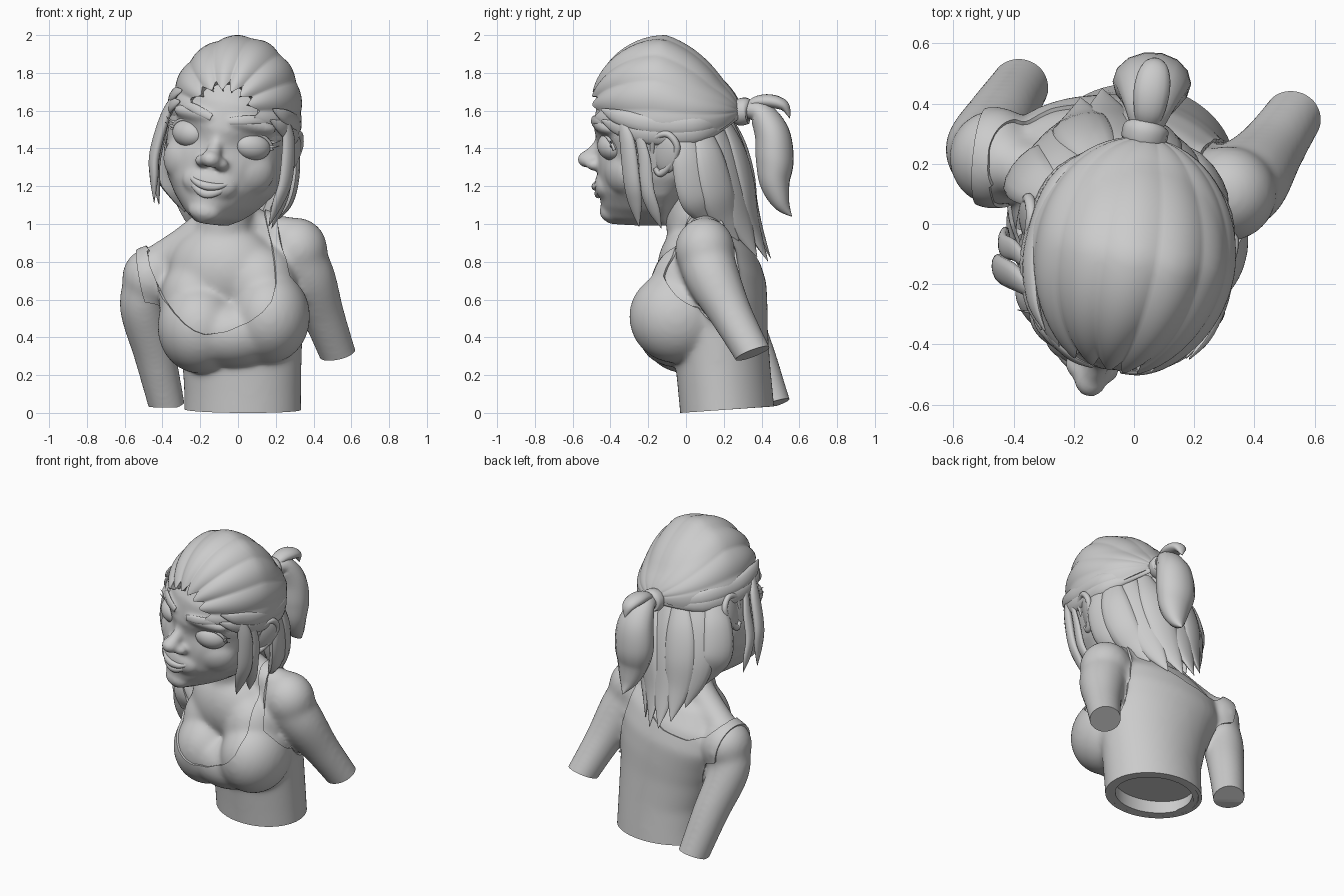
import bpy, bmesh
from math import sin, cos, pi, radians, exp, hypot
from mathutils import Vector as V, Matrix
from mathutils.geometry import intersect_point_line

if "Cube" in bpy.data.objects:
    bpy.data.objects.remove(bpy.data.objects["Cube"])

def finish(name, bm, angle=50):
    bmesh.ops.recalc_face_normals(bm, faces=bm.faces)
    me = bpy.data.meshes.new(name)
    bm.to_mesh(me); bm.free()
    me.shade_smooth()
    me.set_sharp_from_angle(angle=radians(angle))
    o = bpy.data.objects.new(name, me)
    bpy.context.collection.objects.link(o)
    return o

def skin(name, rings, closed=True):
    bm = bmesh.new()
    vs = [[bm.verts.new(p) for p in r] for r in rings]
    n = len(rings[0])
    for a, b in zip(vs, vs[1:]):
        for i in range(n if closed else n - 1):
            j = (i + 1) % n
            bm.faces.new((a[i], a[j], b[j], b[i]))
    if closed:
        bm.faces.new(vs[0]); bm.faces.new(vs[-1][::-1])
    return finish(name, bm)

def tube(name, pts, flat=1, centre=(0, 0, 0), sub=6, seg=14):
    """Smooth tapered strand through (x, y, z, radius), flattened towards centre."""
    p, path = [V(q) for q in pts], []
    for i in range(len(p) - 1):
        a, b, c, d = p[max(i - 1, 0)], p[i], p[i + 1], p[min(i + 2, len(p) - 1)]
        for t in [k / sub for k in range(sub)]:
            path.append(.5 * (2 * b + (c - a) * t + (2 * a - 5 * b + 4 * c - d) * t * t + (3 * b - a - 3 * c + d) * t ** 3))
    path.append(p[-1])
    rings = []
    for i, q in enumerate(path):
        t = (path[min(i + 1, len(path) - 1)] - path[max(i - 1, 0)]).to_3d().normalized()
        side = t.cross(q.to_3d() - V(centre)).normalized()
        out, r = side.cross(t), max(q[3], .002)
        rings.append([q.to_3d() + side * r * cos(2 * pi * k / seg) + out * r * flat * sin(2 * pi * k / seg) for k in range(seg)])
    return skin(name, rings)

def ball(name, c, r, rz=0, rx=0):
    bm = bmesh.new()
    m = Matrix.Translation(c) @ Matrix.Rotation(rz, 4, 'Z') @ Matrix.Rotation(rx, 4, 'X') @ Matrix.Diagonal((*r, 1))
    bmesh.ops.create_uvsphere(bm, u_segments=28, v_segments=18, radius=1, matrix=m)
    return finish(name, bm)

def bake(o):
    me = bpy.data.meshes.new_from_object(o.evaluated_get(bpy.context.evaluated_depsgraph_get()))
    o.modifiers.clear()
    o.data = me
    me.shade_smooth()
    me.set_sharp_from_angle(angle=radians(50))
    return o

def fuse(name, parts, voxel, smooth):
    """Blend overlapping parts into one sculpted skin."""
    bm = bmesh.new()
    for p in parts:
        bm.from_mesh(p.data)
        bpy.data.objects.remove(p)
    o = finish(name, bm)
    m = o.modifiers.new("remesh", 'REMESH'); m.mode = 'VOXEL'; m.voxel_size = voxel
    m = o.modifiers.new("smooth", 'SMOOTH'); m.iterations = smooth; m.factor = .5
    return bake(o)

# ---------------- head, built straight and posed afterwards ----------------
def head_ring(z, rx, f, b, n=40):
    cs = [(cos(2 * pi * k / n), sin(2 * pi * k / n)) for k in range(n)]
    return [(rx * c, s * (b if s > 0 else -f), z) for c, s in cs]
rows = [(.43, .12, -.14, .03), (.38, .19, -.22, .1), (.28, .27, -.3, .2), (.15, .325, -.37, .31),
        (0, .337, -.392, .34), (-.08, .334, -.375, .32), (-.2, .322, -.375, .26), (-.3, .288, -.378, .14),
        (-.39, .225, -.372, .06), (-.46, .155, -.367, .0), (-.506, .08, -.34, -.0)]
parts = [skin("skull", [head_ring(*r) for r in rows]),
         tube("nose_bridge", [(0, -.34, .03, .035), (0, -.364, -.07, .034), (0, -.41, -.14, .045), (0, -.435, -.162, .04)]),
         ball("nose_tip", (0, -.435, -.16), (.055, .055, .046)), ball("chin", (0, -.315, -.44), (.09, .065, .06)),
         ball("muzzle", (0, -.325, -.29), (.15, .072, .09))]
for s in (-1, 1):
    parts += [ball("nostril", (s * .052, -.39, -.178), (.04, .046, .034)),
              ball("cheek", (s * .165, -.22, -.19), (.15, .09, .13), s * .5),
              ball("brow_ridge", (s * .16, -.315, .055), (.14, .05, .045), s * .5)]
face = fuse("head", parts, .011, 16)
for v in face.data.vertices:                       # eye sockets
    if v.co.y < 0:
        v.co.y += .03 * exp(-((abs(v.co.x) - .17) / .1) ** 2 - ((v.co.z + .055) / .075) ** 2)

for s in (-1, 1):
    # eyes, lids, lashes and brows
    ball("eye", (s * .175, -.27, -.055), (.1, .07, .074), s * .55)
    arc = [(s * (.174 + .1 * cos(t)), -.29 + .056 * cos(t) - .022 * sin(t), -.055 + .073 * sin(t))
           for t in [pi * k / 8 for k in range(9)]]
    tube("eyelid", [(*q, .009) for q in arc], 1, (s * .17, 0, -.05), 3, 8)
    for z in (0, .025):
        tube("eyelash", [(s * .255, -.25, -.04 + z, .009), (s * .285, -.25, -.035 + z, .006),
                         (s * .315, -.25, -.025 + z * 1.2, .002)], .5)
    tube("eyebrow", [(s * .05, -.385, .055, .018), (s * .12, -.373, .075, .024), (s * .2, -.328, .088, .02),
                     (s * .285, -.235, .06, .004)], .4)
    # ears
    ball("ear", (s * .328, .055, -.062), (.028, .08, .108), s * -.3, -.2)
    tube("ear_rim", [(s * .325, -.02, -.06, .012), (s * .335, -.005, .02, .017), (s * .346, .07, .045, .018),
                     (s * .352, .12, -.02, .018), (s * .343, .085, -.11, .016), (s * .325, .02, -.17, .02), (s * .325, -.01, -.14, .012)])
    # strands in front of the ear
    tube("front_lock", [(s * .30, -.19, .13, .02), (s * .34, -.15, 0, .046), (s * .36, -.13, -.2, .05),
                        (s * .34, -.12, -.33, .04), (s * .315, -.11, -.46, .002)], .55)
    tube("side_lock", [(s * .33, -.1, .08, .02), (s * .35, -.06, -.08, .034), (s * .355, -.05, -.25, .04),
                       (s * .335, -.02, -.37, .034), (s * .31, .01, -.47, .002)], .5)
    # swept strands along the edge of the cap
    for dz in (0, .06):
        tube("temple_strand", [(s * .25, -.3, .1 + dz, .006), (s * .305, -.2, .07 + dz, .04), (s * .333, -.02, .035 + dz, .05),
                               (s * .272, .23, .03 + dz * .8, .045), (s * .03, .395, .08, .015)], .45, (0, 0, .05))

# lips
tube("upper_lip", [(-.128, -.345, -.255, .004), (-.07, -.385, -.292, .015), (-.02, -.398, -.304, .021), (.02, -.398, -.304, .021),
                   (.07, -.385, -.292, .015), (.128, -.345, -.255, .004)], .8, (0, 0, -.3))
tube("lower_lip", [(-.12, -.345, -.265, .004), (-.065, -.376, -.322, .017), (0, -.386, -.348, .022),
                   (.065, -.376, -.322, .017), (.12, -.345, -.265, .004)], .7, (0, 0, -.3))

# fluted cap of hair combed back to the tie
rings = []
for i in range(29):
    row = []
    for u in [j / 112 for j in range(113)]:
        th = (u - .5) * radians(212)
        lobe = abs(sin(8 * pi * u + .5 * sin(7 * u)))
        ph = .1 + (radians(156 - 18 * (2 * u - 1) ** 2 + 8 * lobe) - .1) * i / 28
        f = 1 + (.012 + .05 * (i / 28) ** 2) * sin(ph) ** .5 * (lobe - .6) + .012 * (i / 28) ** 4
        y, h = .395 * f * cos(ph), .4 * f * sin(ph) * cos(th)
        h -= .32 * max(0, y) * min(1, max(0, h / .25))           # lower crown at the back
        row.append((.346 * f * sin(ph) * sin(th), y, .1 + h))
    rings.append(row)
cap = skin("hair_cap", rings, False)
m = cap.modifiers.new("thick", 'SOLIDIFY'); m.thickness = .035
p = cap.data.polygons[1500]
m.offset = -1 if p.normal.dot(p.center - V((0, 0, .1))) > 0 else 1
bake(cap)

# loose hair hanging down the back
for i in range(8):
    a = radians(24 + 132 * i / 7)
    c, s, r = cos(a), sin(a), .016 * (i % 2)
    tube("back_lock", [(.30 * c, .02 + .30 * s, .06, .05), ((.345 + r) * c, .04 + (.325 + r) * s, -.1, .09),
                       ((.345 + r) * c, .07 + (.335 + r) * s, -.28, .1), (.30 * c, .1 + .35 * s, -.3 - .2 * s, .075),
                       (.24 * c, .12 + .41 * s, -.34 - .37 * s, .002)], .42, (0, .02, -.2))

# pose the head: turned and tilted
pose = Matrix.Translation((-.03, -.1, 1.5)) @ Matrix.Rotation(radians(-11), 4, 'Z') @ Matrix.Rotation(radians(11.5), 4, 'Y')
for o in list(bpy.data.objects):
    o.data.transform(pose)

# ---------------- ponytail ----------------
tube("hair_tie", [(.03, .265, 1.59, .055), (.033, .28, 1.59, .075), (.04, .32, 1.6, .075), (.043, .335, 1.6, .055)], .95, (0, .3, 1))
tube("ponytail", [(.04, .31, 1.6, .05), (.05, .39, 1.59, .085), (.06, .455, 1.48, .12), (.06, .47, 1.34, .13),
                  (.07, .47, 1.22, .105), (.08, .505, 1.11, .06), (.085, .56, 1.04, .002)], .78, (.05, .2, 1.35))
tube("ponytail_tuft", [(.04, .31, 1.6, .03), (.05, .37, 1.645, .05), (.06, .45, 1.65, .06), (.07, .52, 1.625, .045),
                       (.075, .55, 1.56, .003)], .6, (.05, .42, 1.5))

# ---------------- body ----------------
def body_ring(z, cx, cy, rx, ry, a, n=40):
    ring = []
    for k in range(n):
        w = Matrix.Rotation(radians(-12), 2) @ V((rx * cos(2 * pi * k / n), ry * sin(2 * pi * k / n)))
        ring.append((cx + w.x, cy + w.y, z + a * w.x))
    return ring
torso = [(-.12, .025, .23, .3, .235, 0), (.1, .025, .21, .3, .235, 0), (.25, .022, .195, .305, .235, .03), (.45, 0, .18, .335, .235, .08),
         (.58, -.02, .172, .365, .24, .12), (.7, -.05, .17, .39, .235, .15), (.82, -.07, .16, .37, .205, .17), (.94, -.09, .13, .25, .15, .17)]
arms = [[(.29, .09, .87, .15), (.37, .14, .72, .147), (.45, .24, .52, .116), (.525, .35, .32, .1), (.58, .43, .17, .095)],
        [(-.45, .21, .73, .135), (-.5, .25, .57, .13), (-.44, .36, .31, .114), (-.38, .455, .05, .1), (-.34, .52, -.13, .095)]]
parts = [skin("torso", [body_ring(*r) for r in torso]),
         ball("breast_left", (.165, -.05, .51), (.205, .24, .235)), ball("breast_right", (-.205, .0, .455), (.21, .235, .235)),
         ball("breast_bridge", (-.02, -.06, .42), (.24, .18, .165)),
         ball("upper_breast_left", (.12, .0, .67), (.19, .19, .22)), ball("upper_breast_right", (-.22, .05, .61), (.19, .18, .21)),
         ball("upper_chest", (-.08, .05, .76), (.29, .2, .25), -.2),
         ball("shoulder_left", (.31, .1, .865), (.165, .16, .17)), ball("shoulder_right", (-.465, .22, .715), (.15, .16, .16)),
         tube("neck", [(-.05, .0, 1.25, .145), (-.06, .02, 1.06, .14), (-.09, .1, .85, .19)]),
         tube("trapezius_left", [(-.02, .08, 1.06, .1), (.12, .1, .97, .1), (.3, .1, .935, .1)]),
         tube("trapezius_right", [(-.1, .09, 1.04, .1), (-.25, .14, .91, .1), (-.43, .2, .79, .1)])]
body = fuse("body", parts + [tube("arm", a) for a in arms], .0135, 34)

# tank top: an offset shell trimmed by the neckline, the armholes and the arms
front = [(-.5, 1.4), (-.48, .87), (-.465, .77), (-.43, .69), (-.385, .6), (-.335, .53), (-.28, .47), (-.23, .435), (-.175, .415),
         (-.06, .43), (.06, .48), (.13, .53), (.175, .585), (.2, .68), (.19, .8), (.175, .9), (.14, 1.05), (.14, 1.4)]
back = [(-.5, 1.4), (-.48, .87), (-.4, .79), (-.27, .75), (-.1, .78), (.05, .86), (.14, 1.02), (.14, 1.4)]
def inside_distance(poly, x, z):
    d, inside = 9, False
    for (ax, az), (bx, bz) in zip(poly, poly[1:] + poly[:1]):
        t = ((x - ax) * (bx - ax) + (z - az) * (bz - az)) / ((bx - ax) ** 2 + (bz - az) ** 2)
        t = min(1, max(0, t))
        d = min(d, hypot(x - ax - t * (bx - ax), z - az - t * (bz - az)))
        if (az > z) != (bz > z) and x < ax + (z - az) * (bx - ax) / (bz - az):
            inside = not inside
    return -d if inside else d
def cloth(p):
    """Positive where the tank top covers the body."""
    f = inside_distance(front if p.y < .13 else back, p.x, p.z)
    for c, n, rz in ((V((.245, .08, .82)), V((1, 0, .2)), .26), (V((-.49, .22, .63)), V((-1, .1, -.18)), .27)):
        q, n = p - c, n.normalized()
        f = min(f, max(-q.dot(n), (hypot(q.y / .21, q.z / rz) - 1) * .2))
    for a in arms:
        for s, e in zip(a[1:], a[2:]):
            near, t = intersect_point_line(p, s[:3], e[:3])
            t = min(1, max(0, t))
            f = min(f, (p - V(s[:3]).lerp(V(e[:3]), t)).length - s[3] - (e[3] - s[3]) * t - .012)
    return f

bm = bmesh.new()
bm.from_mesh(body.data)
bm.normal_update()
out = 1 if bm.calc_volume(signed=True) > 0 else -1
value = {v: cloth(v.co) or 1e-6 for v in bm.verts}
for v, n in [(v, v.normal.copy()) for v in bm.verts]:
    v.co += n * .013 * out
rim = []
for e in list(bm.edges):
    a, b = e.verts
    if value[a] * value[b] < 0:
        rim.append(bmesh.utils.edge_split(e, a, value[a] / (value[a] - value[b]))[1])
bmesh.ops.connect_verts(bm, verts=rim)
bmesh.ops.delete(bm, geom=[v for v in value if value[v] < 0], context='VERTS')
bmesh.ops.bisect_plane(bm, geom=bm.verts[:] + bm.edges[:] + bm.faces[:], plane_co=(0, 0, .002), plane_no=(0, -.07, 1), clear_inner=True)
top = finish("tank_top", bm)
m = top.modifiers.new("thick", 'SOLIDIFY'); m.thickness = .022
p = max(top.data.polygons, key=lambda f: f.center.y)
m.offset = -1 if p.normal.y > 0 else 1
bake(top)

# flat cuts across the waist and both arms, then the hollow underneath
bm = bmesh.new()
bm.from_mesh(body.data)
for co, no, r in [((.53, .35, .315), V((.2, .35, -.92)), .19), ((-.38, .46, .045), V((.15, .3, -.94)), .19),
                  ((.02, .22, .018), V((0, .07, -1)), 9)]:
    fs = [f for f in bm.faces if (f.calc_center_median() - V(co)).length < r]
    geom = list({g for f in fs for g in (*f.verts, *f.edges)}) + fs
    res = bmesh.ops.bisect_plane(bm, geom=geom, plane_co=co, plane_no=no, clear_outer=True)
    loose = [v for v in bm.verts if (v.co - V(co)).dot(no) > .0005 and (v.co - V(co)).length < .4 and v.co.z < co[2]] if r < 1 else []
    loose = [v for v in loose if abs(v.co.x) > .3]
    bmesh.ops.delete(bm, geom=loose, context='VERTS')
    bmesh.ops.holes_fill(bm, edges=[e for e in bm.edges if e.is_boundary], sides=0)
body.data.clear_geometry()
bm.to_mesh(body.data); bm.free()
hollow = skin("hollow_cutter", [body_ring(z, .025, .22, .25, .19, 0) for z in (-.1, .09)])
hollow.hide_render = True
m = body.modifiers.new("cut", 'BOOLEAN'); m.operation = 'DIFFERENCE'; m.solver = 'EXACT'; m.object = hollow
bake(body)
bpy.data.objects.remove(hollow)
